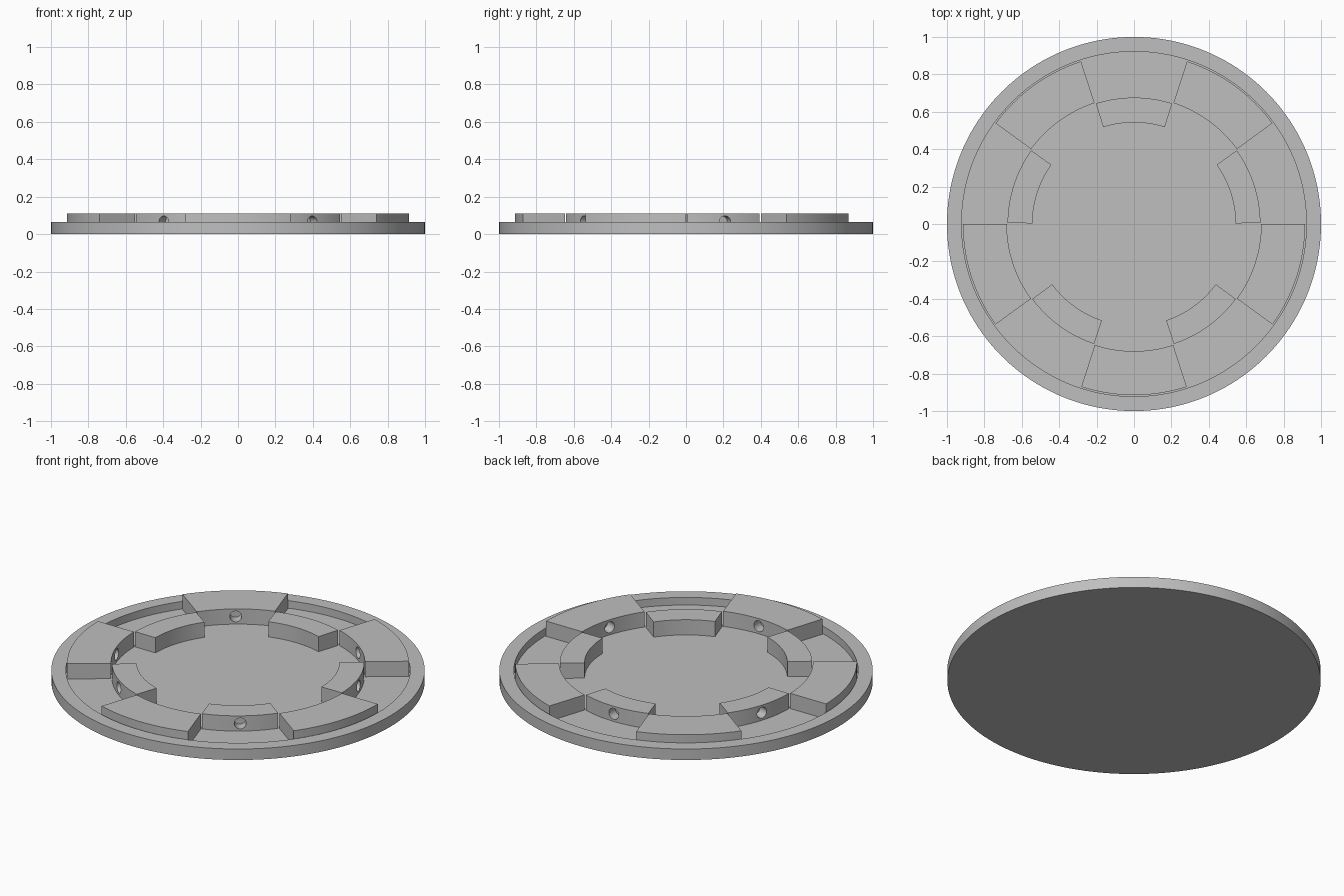
import bpy, bmesh
from math import pi, radians, cos, sin
from mathutils import Matrix

cube = bpy.data.objects.get("Cube")
if cube:
    bpy.data.objects.remove(cube, do_unlink=True)

grey = bpy.data.materials.new("light grey")
grey.use_nodes = True
grey.diffuse_color = (0.52, 0.52, 0.52, 1)
grey.node_tree.nodes["Principled BSDF"].inputs["Base Color"].default_value = (0.52, 0.52, 0.52, 1)

FLOOR, RIM, TOP = 0.02, 0.065, 0.11
HOLE_RADIUS, HOLE_DEPTH = 0.032, 0.06


def add_object(name, bm):
    bmesh.ops.recalc_face_normals(bm, faces=bm.faces)
    mesh = bpy.data.meshes.new(name)
    bm.to_mesh(mesh)
    bm.free()
    mesh.materials.append(grey)
    obj = bpy.data.objects.new(name, mesh)
    bpy.context.collection.objects.link(obj)
    return obj


def smooth(obj):
    bpy.ops.object.select_all(action='DESELECT')
    obj.select_set(True)
    bpy.context.view_layer.objects.active = obj
    bpy.ops.object.shade_smooth_by_angle(angle=radians(30))


def lathe(name, profile, steps=160):
    """Spin a profile of (radius, height) points round z."""
    bm = bmesh.new()
    verts = [bm.verts.new((r, 0, z)) for r, z in profile]
    edges = [bm.edges.new(pair) for pair in zip(verts, verts[1:])]
    bmesh.ops.spin(bm, geom=verts + edges, cent=(0, 0, 0), axis=(0, 0, 1),
                   angle=2 * pi, steps=steps, use_duplicate=False)
    bmesh.ops.remove_doubles(bm, verts=bm.verts, dist=1e-5)
    return add_object(name, bm)


def arc_block(name, inner, outer, half_angle, steps=16):
    """Ring segment centred on +x."""
    bm = bmesh.new()
    angles = [half_angle * (2 * i / steps - 1) for i in range(steps + 1)]
    outline = [(outer, a) for a in angles] + [(inner, a) for a in reversed(angles)]
    face = bm.faces.new([bm.verts.new((r * cos(a), r * sin(a), FLOOR)) for r, a in outline])
    raised = bmesh.ops.extrude_face_region(bm, geom=[face], use_keep_orig=True)["geom"]
    bmesh.ops.translate(bm, vec=(0, 0, TOP - FLOOR),
                        verts=[v for v in raised if isinstance(v, bmesh.types.BMVert)])
    return add_object(name, bm)


def drill(obj, start, end):
    """Cut a blind round socket along x between two radii."""
    bm = bmesh.new()
    place = Matrix.Translation(((start + end) / 2, 0, (FLOOR + TOP) / 2)) @ Matrix.Rotation(pi / 2, 4, 'Y')
    bmesh.ops.create_cone(bm, cap_ends=True, segments=32, radius1=HOLE_RADIUS,
                          radius2=HOLE_RADIUS, depth=end - start, matrix=place)
    cutter = add_object("socket_cutter", bm)
    cutter.hide_render = True
    mod = obj.modifiers.new("socket", 'BOOLEAN')
    mod.operation, mod.solver, mod.object = 'DIFFERENCE', 'EXACT', cutter
    bpy.context.view_layer.update()
    cut = obj.evaluated_get(bpy.context.evaluated_depsgraph_get())
    obj.data = bpy.data.meshes.new_from_object(cut)
    obj.modifiers.clear()
    bpy.data.objects.remove(cutter, do_unlink=True)


def repeat(obj, name, first_angle):
    """Five copies evenly round the ring."""
    smooth(obj)
    for i in range(5):
        part = obj if i == 0 else obj.copy()
        if i:
            bpy.context.collection.objects.link(part)
        part.name = f"{name}_{i + 1}"
        part.rotation_euler.z = radians(first_angle + 72 * i)


# Round tray with a raised rim
tray = lathe("base_tray", [(0, 0), (1, 0), (1, RIM), (0.922, RIM), (0.922, FLOOR), (0, FLOOR)])
smooth(tray)

# Outer segments, with sockets facing the centre
outer_block = arc_block("outer_block", 0.68, 0.915, radians(17.95))
drill(outer_block, 0.65, 0.68 + HOLE_DEPTH)
repeat(outer_block, "outer_block", -18)

# Inner segments, with sockets facing outwards
inner_block = arc_block("inner_block", 0.543, 0.676, radians(17.6))
drill(inner_block, 0.676 - HOLE_DEPTH, 0.71)
repeat(inner_block, "inner_block", 18)
